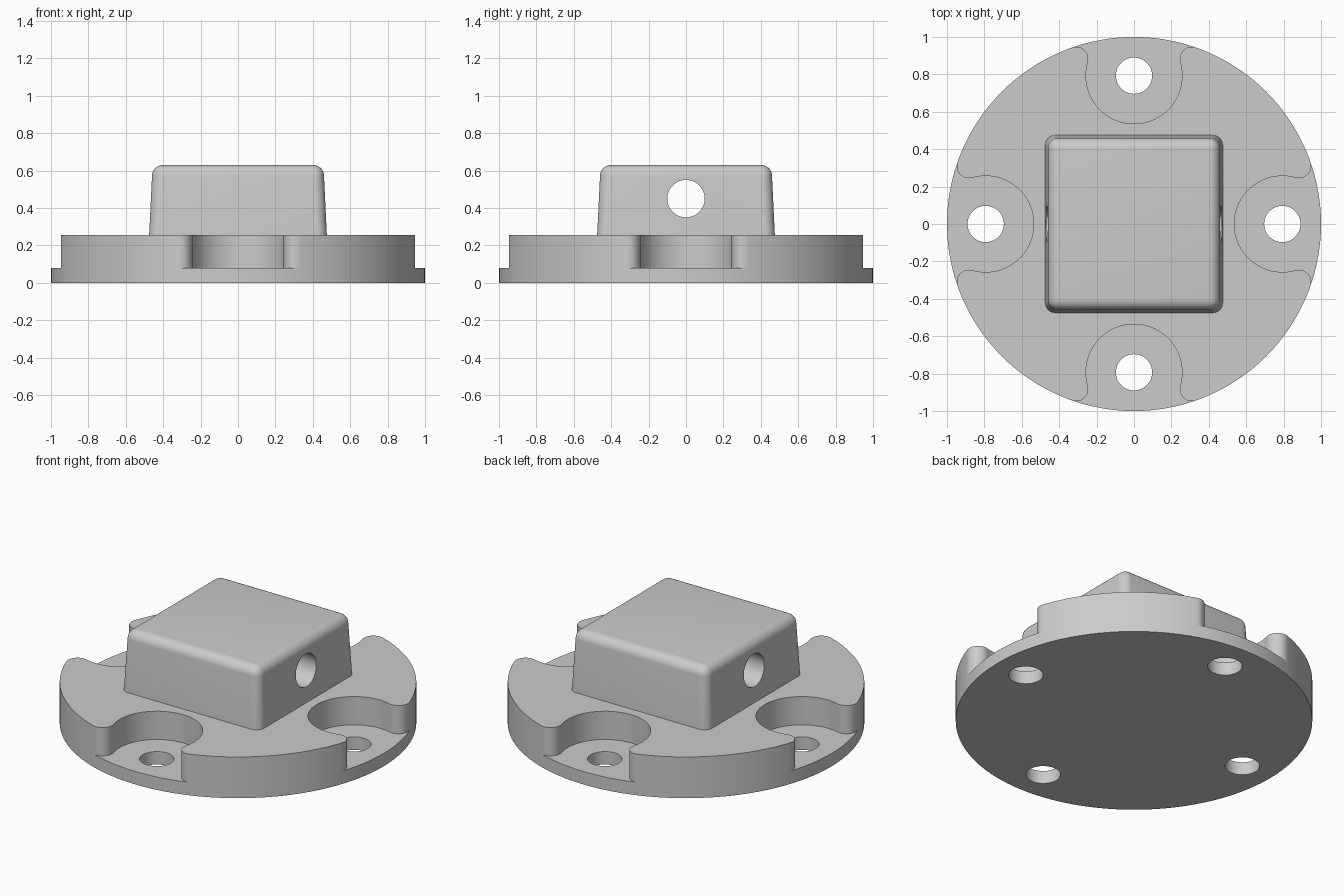
import bpy, bmesh
from math import sin, cos, pi, atan2, hypot, radians
from mathutils import Vector, Matrix

default = bpy.data.objects.get("Cube")
if default:
    bpy.data.objects.remove(default, do_unlink=True)

RIM, FLOOR, DECK, TOP = 1.0, 0.08, 0.255, 0.63
BOLT_R, POCKET_R, HOLE_R, LIP = 0.793, 0.257, 0.097, 0.065

grey = bpy.data.materials.new("plain grey")
grey.use_nodes = True
colour = (0.6, 0.6, 0.6, 1)
grey.diffuse_color = colour
grey.node_tree.nodes["Principled BSDF"].inputs["Base Color"].default_value = colour


def make_object(name, bm):
    bmesh.ops.recalc_face_normals(bm, faces=bm.faces)
    mesh = bpy.data.meshes.new(name)
    bm.to_mesh(mesh)
    bm.free()
    mesh.materials.append(grey)
    obj = bpy.data.objects.new(name, mesh)
    bpy.context.collection.objects.link(obj)
    return obj


def prism(name, outline, z0, z1):
    bm = bmesh.new()
    face = bm.faces.new([bm.verts.new((x, y, z0)) for x, y in outline])
    new = bmesh.ops.extrude_face_region(bm, geom=[face])["geom"]
    bmesh.ops.translate(bm, vec=(0, 0, z1 - z0),
                        verts=[v for v in new if isinstance(v, bmesh.types.BMVert)])
    return make_object(name, bm)


def arc(cx, cy, r, a0, a1, steps):
    return [(cx + r * cos(a0 + (a1 - a0) * i / steps),
             cy + r * sin(a0 + (a1 - a0) * i / steps)) for i in range(steps + 1)]


def circle(r, steps, cy=0):
    return arc(0, cy, r, 0, 2 * pi, steps)[:-1]


def cut(target, cutter):
    cutter.hide_render = True
    mod = target.modifiers.new("cut", "BOOLEAN")
    mod.operation, mod.solver, mod.object = "DIFFERENCE", "EXACT", cutter
    bpy.context.view_layer.objects.active = target
    bpy.ops.object.modifier_apply(modifier=mod.name)
    bpy.data.objects.remove(cutter, do_unlink=True)


def smooth(obj):
    bpy.ops.object.select_all(action="DESELECT")
    obj.select_set(True)
    bpy.context.view_layer.objects.active = obj
    bpy.ops.object.shade_smooth_by_angle(angle=radians(25))


# Pocket outline: bolt recess with rounded lips that are tangent to the rim
reach, inner = POCKET_R + LIP, RIM - LIP
lip_y = (inner ** 2 - reach ** 2 + BOLT_R ** 2) / (2 * BOLT_R)
lip_x = (inner ** 2 - lip_y ** 2) ** 0.5
to_lip = atan2(lip_y - BOLT_R, lip_x)
rim_angle = atan2(lip_y, lip_x)
right_lip = arc(lip_x, lip_y, LIP, rim_angle, to_lip + pi, 12)
outer = (1.2 * cos(rim_angle), 1.2 * sin(rim_angle))
bowl = arc(0, BOLT_R, POCKET_R, to_lip, -pi - to_lip, 56)[1:-1]
left_lip = [(-x, y) for x, y in reversed(right_lip)]
pocket = [outer] + right_lip + bowl + left_lip + [(-outer[0], outer[1])]

# Round flange with four bolt pockets and through holes
flange = prism("round_flange", circle(RIM, 144), 0, DECK)
for i in range(4):
    turn = Matrix.Rotation(i * pi / 2, 4, "Z")
    for outline, z0 in ((pocket, FLOOR), (circle(HOLE_R, 48, BOLT_R), -0.1)):
        cutter = prism("cutter", outline, z0, 0.5)
        cutter.data.transform(turn)
        cut(flange, cutter)
smooth(flange)

# Tapered housing block with rounded top and corners
bm = bmesh.new()
bmesh.ops.create_cube(bm, size=2)
for v in bm.verts:
    high = v.co.z > 0
    half = 0.457 if high else 0.475
    v.co = Vector((v.co.x * half, v.co.y * half, TOP if high else DECK))
edges = [e for e in bm.edges if max(v.co.z for v in e.verts) > DECK + 0.1]
bmesh.ops.bevel(bm, geom=edges, offset=0.055, offset_type="OFFSET",
                segments=8, profile=0.5, affect="EDGES")
housing = make_object("housing_block", bm)

# Cross bore through the housing
bore = prism("cutter", circle(0.1, 48), -0.7, 0.7)
bore.data.transform(Matrix.Translation((0, 0, 0.45)) @ Matrix.Rotation(pi / 2, 4, "Y"))
cut(housing, bore)
smooth(housing)
